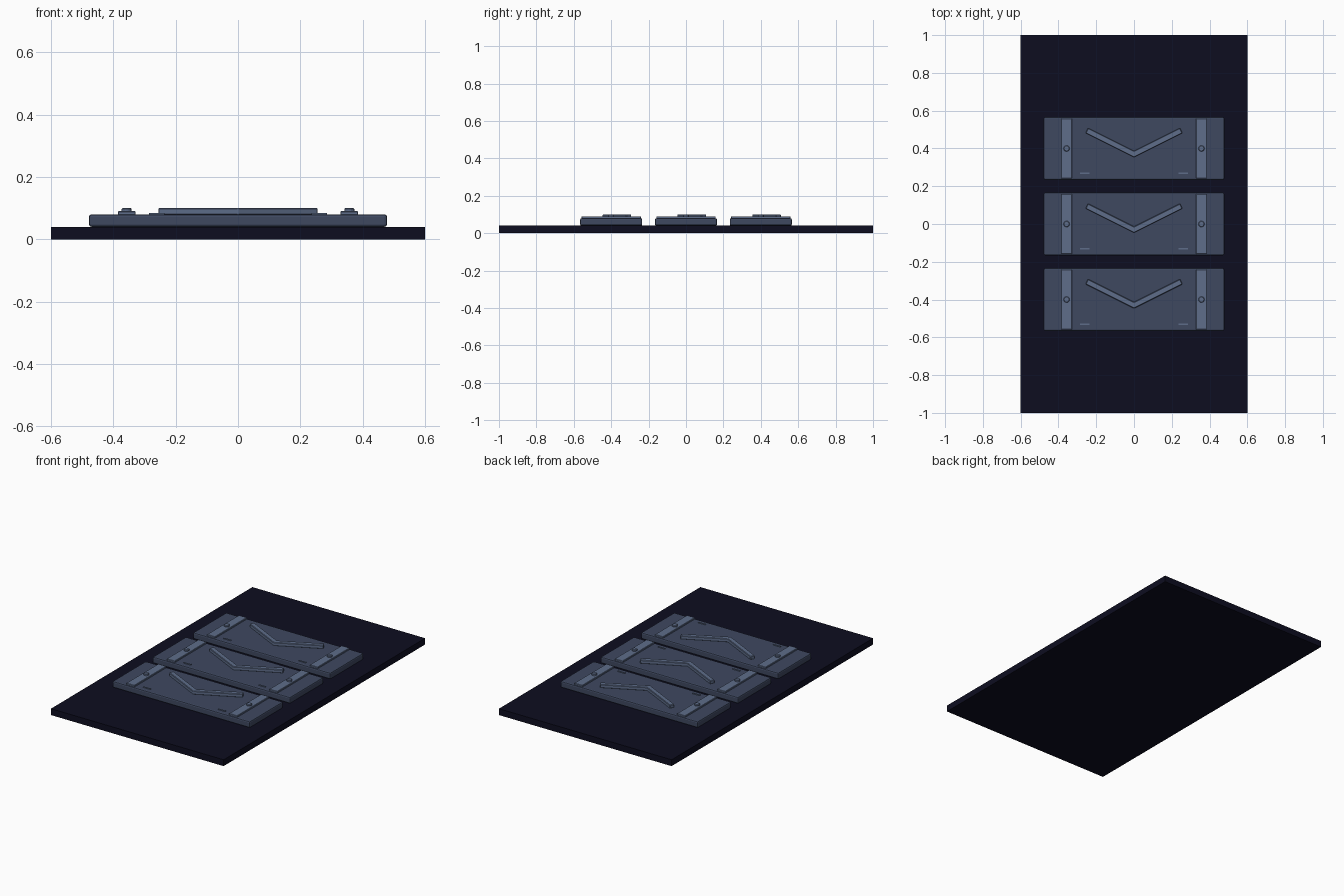
import bpy, math

if "Cube" in bpy.data.objects:
    bpy.data.objects.remove(bpy.data.objects["Cube"])


def material(name, rgb):
    m = bpy.data.materials.new(name)
    lin = [(c / 255 / 12.92) if c < 11 else ((c / 255 + 0.055) / 1.055) ** 2.4 for c in rgb]
    m.diffuse_color = (*lin, 1)
    m.use_nodes = True
    m.node_tree.nodes["Principled BSDF"].inputs["Base Color"].default_value = m.diffuse_color
    return m


NAVY = material("dark navy", (13, 13, 32))
SLATE = material("slate blue", (62, 72, 96))
STEEL = material("light steel blue", (94, 109, 138))


def finish(obj, name, mat, bevel, segments):
    obj.name = name
    obj.data.materials.append(mat)
    if bevel:
        mod = obj.modifiers.new("bevel", 'BEVEL')
        mod.width = bevel
        mod.segments = segments
        mod.limit_method = 'ANGLE'
    return obj


def box(name, x, y, z0, z1, sx, sy, mat, bevel=0, segments=2):
    bpy.ops.mesh.primitive_cube_add(size=1, location=(x, y, (z0 + z1) / 2))
    obj = bpy.context.object
    obj.scale = (sx, sy, z1 - z0)
    bpy.ops.object.transform_apply(location=False, rotation=False, scale=True)
    return finish(obj, name, mat, bevel, segments)


def chevron(name, y, z0, z1, mat):
    # V-shaped bar with a mitred point and square-cut ends
    ex, ey, half = 0.25, 0.125, 0.015
    length = math.hypot(ex, ey)
    nx, ny = -ey / length * half, ex / length * half
    miter = half * length / ex
    outline = [(0, -miter), (ex - nx, ey - ny), (ex + nx, ey + ny),
               (0, miter), (-ex - nx, ey + ny), (-ex + nx, ey - ny)]
    n = len(outline)
    verts = [(px, py, z) for z in (z0, z1) for px, py in outline]
    # each arm is one quad on the top and bottom
    faces = [(6, 7, 8, 9), (6, 9, 10, 11), (3, 2, 1, 0), (5, 4, 3, 0)]
    faces += [(i, (i + 1) % n, n + (i + 1) % n, n + i) for i in range(n)]
    mesh = bpy.data.meshes.new(name)
    mesh.from_pydata(verts, [], faces)
    obj = bpy.data.objects.new(name, mesh)
    bpy.context.collection.objects.link(obj)
    obj.location.y = y - 0.03
    return finish(obj, name, mat, 0.003, 1)


# Backing board
box("backing_board", 0, 0, 0, 0.04, 1.2, 2.0, NAVY)

# Three armour plates with their fittings
for i, y in enumerate((-0.4, 0.0, 0.4), 1):
    box(f"plate_{i}", 0, y, 0.04, 0.08, 0.956, 0.332, SLATE, 0.008)
    chevron(f"chevron_{i}", y, 0.078, 0.1, STEEL)
    for side, s in (("left", -1), ("right", 1)):
        box(f"strap_{side}_{i}", s * 0.357, y, 0.076, 0.09, 0.056, 0.318, STEEL, 0.002, 1)
        box(f"notch_{side}_{i}", s * 0.26, y - 0.131, 0.078, 0.084, 0.05, 0.007, STEEL)
        # Rivet on the strap
        bpy.ops.mesh.primitive_cylinder_add(vertices=16, radius=0.016, depth=0.014,
                                            location=(s * 0.357, y, 0.093))
        finish(bpy.context.object, f"rivet_{side}_{i}", STEEL, 0.003, 1)
